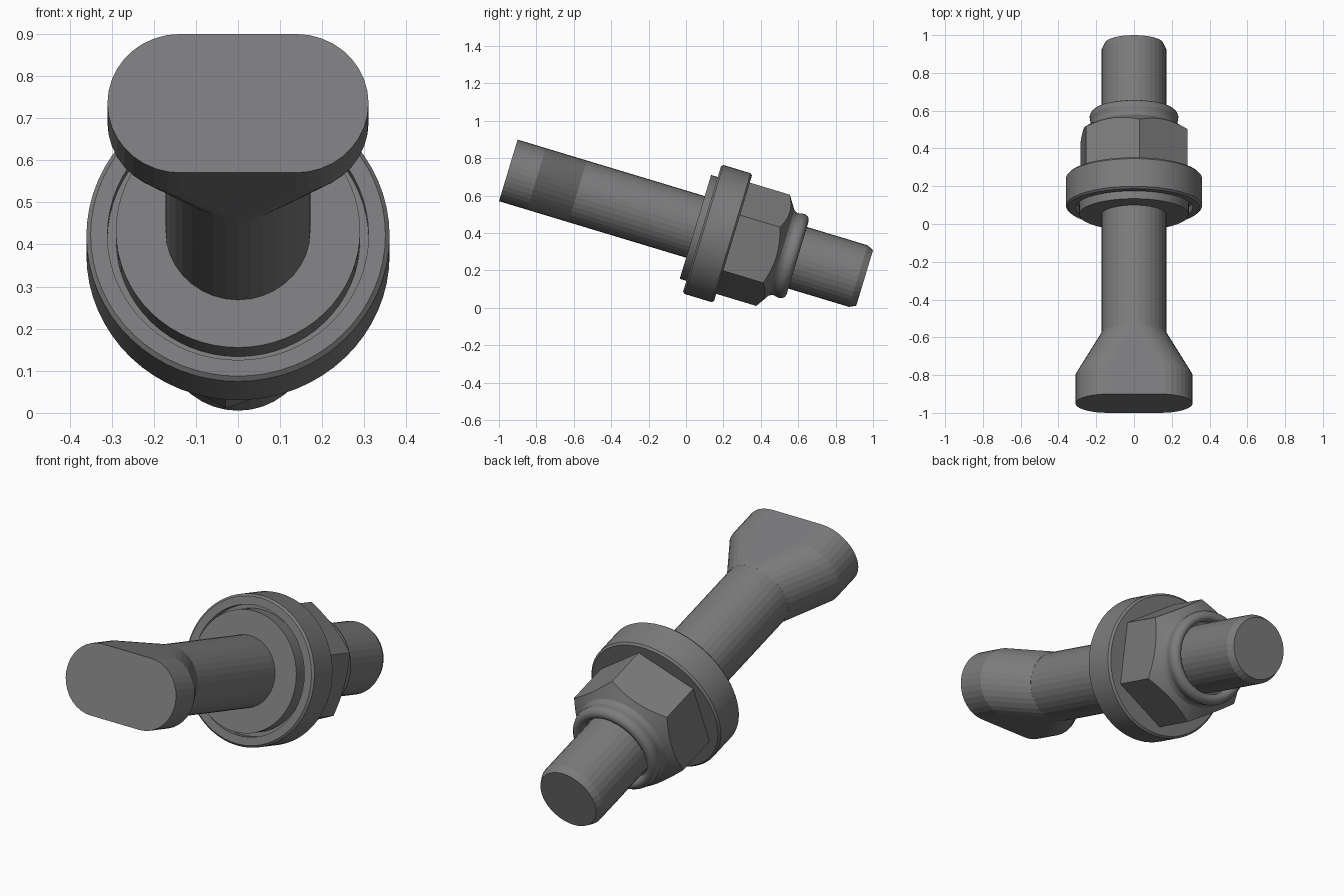
import bpy, bmesh, math
from mathutils import Vector

cube = bpy.data.objects.get("Cube")
if cube:
    bpy.data.objects.remove(cube)

steel = bpy.data.materials.new("dark_grey_steel")
steel.use_nodes = True
colour = (0.2, 0.2, 0.205, 1)
steel.diffuse_color = colour
steel.node_tree.nodes["Principled BSDF"].inputs["Base Color"].default_value = colour

# The bolt axis is local z, dipping towards the back
ORIGIN = Vector((0, -0.95, 0.735))
TILT = math.radians(-106.8)


def loft(name, rings, smooth=None):
    """Skin a stack of equal rings along the axis and cap both ends."""
    bm = bmesh.new()
    loops = [[bm.verts.new(p) for p in ring] for ring in rings]
    n = len(loops[0])
    for a, b in zip(loops, loops[1:]):
        for i in range(n):
            j = (i + 1) % n
            bm.faces.new((a[i], a[j], b[j], b[i]))
    bm.faces.new(loops[0][::-1])
    bm.faces.new(loops[-1])
    bmesh.ops.recalc_face_normals(bm, faces=bm.faces)
    mesh = bpy.data.meshes.new(name)
    bm.to_mesh(mesh)
    bm.free()
    mesh.materials.append(steel)
    obj = bpy.data.objects.new(name, mesh)
    obj.location = ORIGIN
    obj.rotation_euler.x = TILT
    bpy.context.collection.objects.link(obj)
    if smooth:
        bpy.ops.object.select_all(action="DESELECT")
        obj.select_set(True)
        bpy.context.view_layer.objects.active = obj
        bpy.ops.object.shade_smooth_by_angle(angle=math.radians(smooth))
    return obj


def slot(r, half, s, segments=36):
    """Ring with two round ends, pulled apart sideways by half."""
    pts = []
    for i in range(segments + 2):
        right = i <= segments // 2
        k = i if right else i - 1
        a = 2 * math.pi * k / segments - math.pi / 2
        pts.append((r * math.cos(a) + (half if right else -half), r * math.sin(a), s))
    return pts


def circle(r, s, segments=64):
    return [(r * math.cos(2 * math.pi * i / segments),
             r * math.sin(2 * math.pi * i / segments), s) for i in range(segments)]


def lathe(name, profile, smooth=30):
    return loft(name, [circle(r, s) for s, r in profile], smooth)


# Flat-ended head that blends into the round shank
loft("bolt_head", [slot(0.172, 0.138, 0), slot(0.172, 0.138, 0.157),
                   slot(0.172, 0.0005, 0.387)])

# Round shank with a chamfered tip
loft("shank", [circle(r, s, 36) for s, r in
               ((0.38, 0.172), (1.955, 0.172), (1.99, 0.155))])

# Raised seat disc inside the recessed washer
lathe("seat_disc", [(1.045, 0.29), (1.2, 0.29)])
lathe("washer", [(1.12, 0.2), (1.12, 0.31), (1.082, 0.31), (1.082, 0.35),
                 (1.092, 0.36), (1.245, 0.36), (1.255, 0.35), (1.255, 0.2)])


# Hex nut: the corners are cut by a cone, leaving arcs on the flats
def hex_outline(radius, turn, steps=12):
    corners = [Vector((math.cos(a), math.sin(a))) * radius
               for a in (turn + math.pi / 3 * k for k in range(6))]
    return [corners[k].lerp(corners[(k + 1) % 6], t / steps)
            for k in range(6) for t in range(steps)]


R, CONE_START, CONE_RATE, NECK = 0.312, 1.478, 0.65, 0.238
outline = hex_outline(R, math.radians(-84.5))
loft("hex_nut", [
    [(p.x, p.y, 1.25) for p in outline],
    [(p.x, p.y, CONE_START + (R - p.length) * CONE_RATE) for p in outline],
    [(*(p.normalized() * NECK), CONE_START + (R - NECK) * CONE_RATE) for p in outline],
], 25)

# Rounded locking collar behind the nut
lathe("nut_collar", [(1.5, 0.25), (1.528, 0.238), (1.54, 0.23), (1.555, 0.229),
                     (1.57, 0.233), (1.585, 0.235), (1.6, 0.23), (1.611, 0.219),
                     (1.616, 0.205), (1.612, 0.19), (1.6, 0.182), (1.57, 0.18)], 50)
